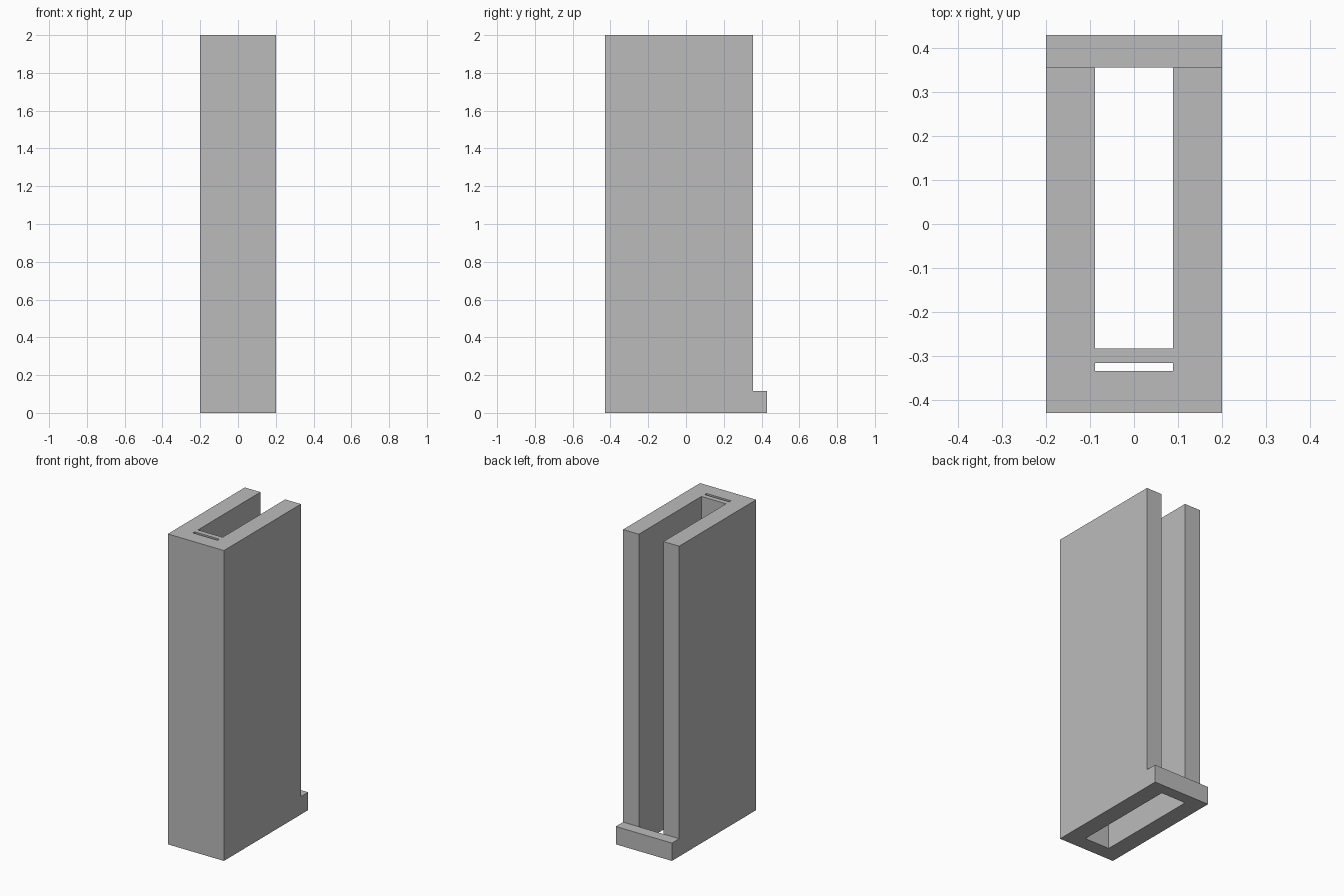
import bpy
import bmesh

# Remove the default cube
cube = bpy.data.objects.get("Cube")
if cube:
    bpy.data.objects.remove(cube, do_unlink=True)

# Grey plastic
grey = bpy.data.materials.new("plain grey")
grey.use_nodes = True
colour = (0.5, 0.5, 0.5, 1)
grey.diffuse_color = colour
grey.node_tree.nodes["Principled BSDF"].inputs["Base Color"].default_value = colour

# Section lines: side walls, slot, partition, channel, back lip
xs = [-0.2, -0.088, 0.088, 0.2]
ys = [-0.429, -0.333, -0.315, -0.282, 0.355, 0.429]
zs = [0, 0.115, 0.2, 2]
FRONT, SLOT, PARTITION, CHANNEL, LIP = range(5)


def solid(i, j, k):
    """Whether the block between the section lines is filled."""
    if not (0 <= i < 3 and 0 <= j < 5 and 0 <= k < 3):
        return False
    if j == LIP:
        return k == 0              # low lip behind the channel
    if j == FRONT or i != 1:
        return True                # front wall and both side walls
    return j == PARTITION and k == 2


# One clean shell: a face wherever a filled block meets an empty one
bm = bmesh.new()
for i in range(3):
    for j in range(5):
        for k in range(3):
            if not solid(i, j, k):
                continue
            for axis in range(3):
                for side in (0, 1):
                    near = [i, j, k]
                    near[axis] += 2 * side - 1
                    if solid(*near):
                        continue
                    u, v = (axis + 1) % 3, (axis + 2) % 3
                    corners = []
                    for du, dv in ((0, 0), (1, 0), (1, 1), (0, 1)):
                        c = [i, j, k]
                        c[axis] += side
                        c[u] += du
                        c[v] += dv
                        corners.append(bm.verts.new((xs[c[0]], ys[c[1]], zs[c[2]])))
                    bm.faces.new(corners if side else corners[::-1])

bmesh.ops.remove_doubles(bm, verts=bm.verts[:], dist=0.0001)
bmesh.ops.dissolve_limit(bm, angle_limit=0.01, verts=bm.verts[:], edges=bm.edges[:])

mesh = bpy.data.meshes.new("channel_holder")
bm.to_mesh(mesh)
bm.free()
mesh.materials.append(grey)
holder = bpy.data.objects.new("channel_holder", mesh)
bpy.context.collection.objects.link(holder)
